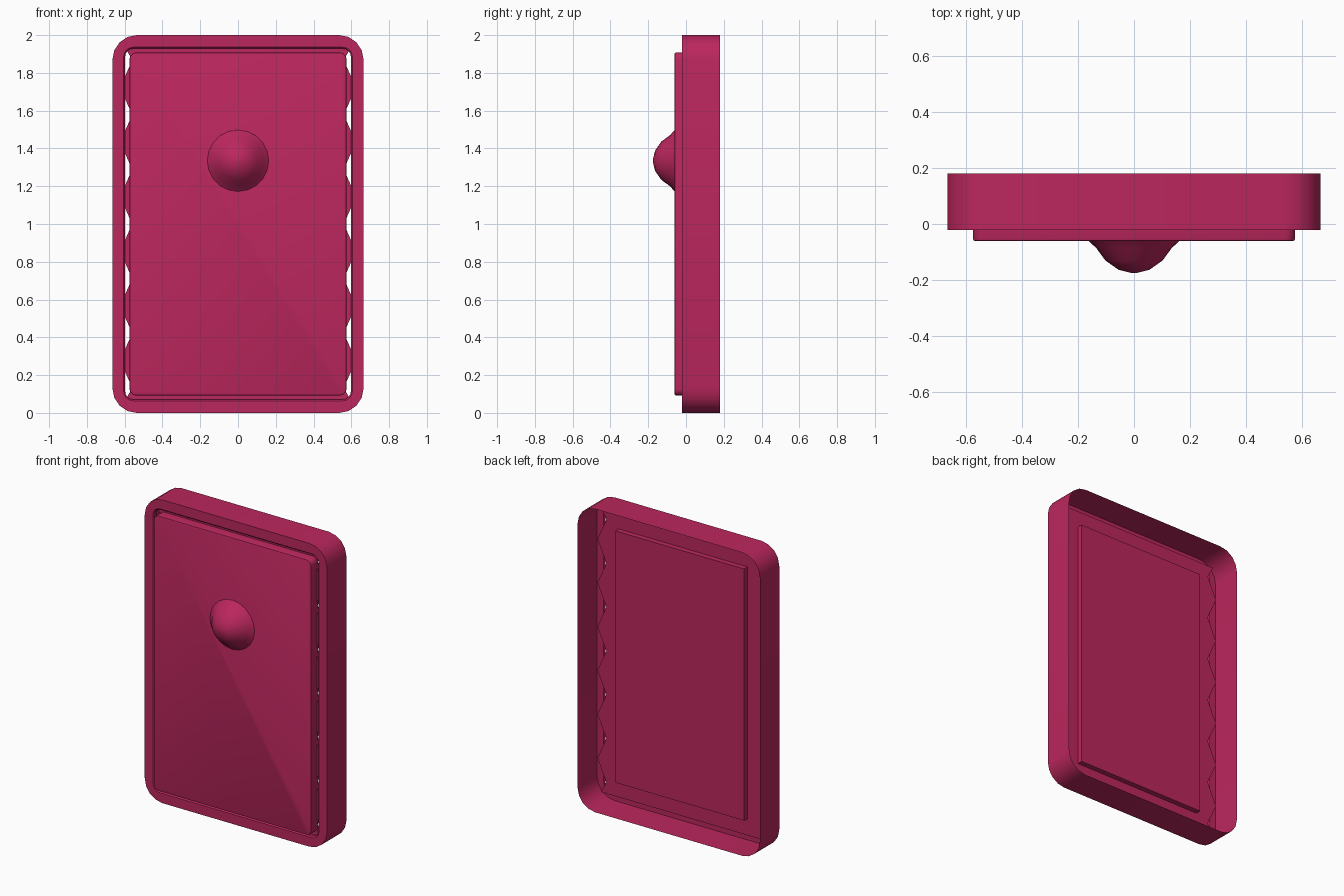
import bpy, bmesh, math

if "Cube" in bpy.data.objects:
    bpy.data.objects.remove(bpy.data.objects["Cube"])

mat = bpy.data.materials.new("magenta")
mat.diffuse_color = (0.5, 0.02, 0.11, 1)
mat.use_nodes = True
mat.node_tree.nodes["Principled BSDF"].inputs["Base Color"].default_value = mat.diffuse_color


def finish(bm, name, angle=30):
    bmesh.ops.recalc_face_normals(bm, faces=bm.faces)
    mesh = bpy.data.meshes.new(name)
    bm.to_mesh(mesh)
    bm.free()
    ob = bpy.data.objects.new(name, mesh)
    bpy.context.collection.objects.link(ob)
    mesh.materials.append(mat)
    bpy.ops.object.select_all(action='DESELECT')
    ob.select_set(True)
    bpy.context.view_layer.objects.active = ob
    bpy.ops.object.shade_smooth_by_angle(angle=math.radians(angle))
    return ob


def rounded_rect(hw, hh, r, y, n=4):
    pts = []
    for i, (sx, sz) in enumerate([(1, 1), (-1, 1), (-1, -1), (1, -1)]):
        for k in range(n + 1):
            a = math.pi / 2 * (i + k / n)
            pts.append((sx * (hw - r) + r * math.cos(a), y,
                        1 + sz * (hh - r) + r * math.sin(a)))
    return pts


def loft(name, loops, cap_start=False, cap_end=False, angle=30):
    bm = bmesh.new()
    rings = [[bm.verts.new(p) for p in loop] for loop in loops]
    for a, b in zip(rings, rings[1:]):
        for i in range(len(a)):
            j = (i + 1) % len(a)
            bm.faces.new((a[i], a[j], b[j], b[i]))
    if cap_start:
        bm.faces.new(rings[0])
    if cap_end:
        bm.faces.new(rings[-1])
    return finish(bm, name, angle)


# Open-backed outer shell with a front rim and small inner lip
loft("outer_frame", [rounded_rect(*s) for s in [
    (0.665, 1.0, 0.13, 0.18), (0.665, 1.0, 0.13, -0.022),
    (0.605, 0.936, 0.05, -0.022), (0.598, 0.929, 0.045, -0.014),
    (0.598, 0.929, 0.045, 0.005)]])

# Raised front panel with a softened edge
loft("front_panel", [rounded_rect(*s) for s in [
    (0.574, 0.908, 0.035, 0.01), (0.574, 0.908, 0.035, -0.053),
    (0.572, 0.906, 0.033, -0.058), (0.567, 0.901, 0.028, -0.06)]],
    cap_end=True)

# Domed button with flared base
SEG = 20
profile = [(0.165, -0.058), (0.135, -0.085), (0.102, -0.13),
           (0.055, -0.163), (0.012, -0.174)]
loft("round_button", [[(r * math.cos(2 * math.pi * k / SEG), y,
                        1.335 + r * math.sin(2 * math.pi * k / SEG))
                       for k in range(SEG)] for r, y in profile],
     cap_end=True, angle=40)

# Back plate with toothed left and right edges
side = [(0.6, -0.94)]
for k in range(-6, 7):
    side.append((0.56 if k % 2 == 0 else 0.625, k * 0.1445))
side.append((0.6, 0.94))
outline = side + [(-x, z) for x, z in reversed(side)]
loft("toothed_back_plate", [[(x, y, 1 + z) for x, z in outline]
                            for y in (0.005, 0.03)],
     cap_start=True, cap_end=True)

# Raised block on the back plate
loft("back_block", [[(sx * 0.47, y, 1 + sz * 0.83)
                     for sx, sz in [(1, 1), (-1, 1), (-1, -1), (1, -1)]]
                    for y in (0.025, 0.065)], cap_end=True)
